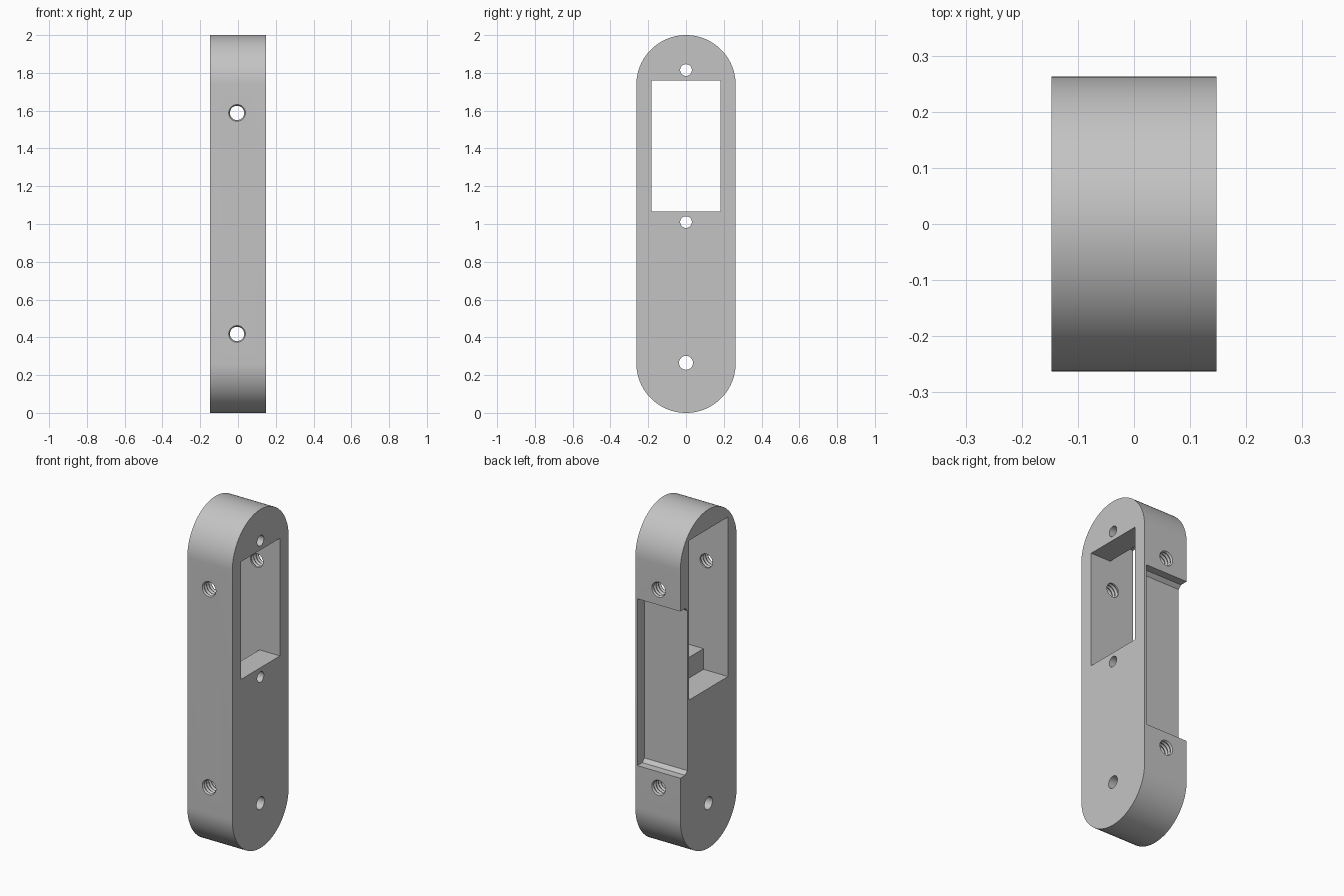
import bpy, bmesh, math
from mathutils import Matrix, Vector

if "Cube" in bpy.data.objects:
    bpy.data.objects.remove(bpy.data.objects["Cube"])

HX, R = 0.147, 0.263          # half thickness, end radius

grey = bpy.data.materials.new("plain grey")
grey.diffuse_color = (0.55, 0.55, 0.55, 1)
grey.use_nodes = True
grey.node_tree.nodes["Principled BSDF"].inputs["Base Color"].default_value = grey.diffuse_color


def make(name, bm):
    bmesh.ops.recalc_face_normals(bm, faces=bm.faces)
    me = bpy.data.meshes.new(name)
    bm.to_mesh(me)
    bm.free()
    ob = bpy.data.objects.new(name, me)
    bpy.context.collection.objects.link(ob)
    me.materials.append(grey)
    return ob


def prism(name, outline, x0, x1):
    """Extrude a (y, z) outline from x0 to x1."""
    bm = bmesh.new()
    face = bm.faces.new([bm.verts.new((x0, y, z)) for y, z in outline])
    ext = bmesh.ops.extrude_face_region(bm, geom=[face])
    moved = [v for v in ext["geom"] if isinstance(v, bmesh.types.BMVert)]
    bmesh.ops.translate(bm, verts=moved, vec=(x1 - x0, 0, 0))
    return make(name, bm)


def rect(y0, y1, z0, z1):
    return [(y0, z0), (y1, z0), (y1, z1), (y0, z1)]


def circle(r, z, n=32):
    return [(r * math.cos(2 * math.pi * i / n), z + r * math.sin(2 * math.pi * i / n))
            for i in range(n)]


def thread_cutter(name, x, z, n=32, pitch=0.022, inner=0.038, outer=0.045):
    """Ridged rod along y that leaves a threaded bore."""
    bm = bmesh.new()
    count = 27
    start = -count * pitch / 2
    rings = []
    for k in range(2 * count + 1):
        r = outer if k % 2 else inner
        rings.append([bm.verts.new((x + r * math.cos(2 * math.pi * i / n),
                                    start + k * pitch / 2,
                                    z + r * math.sin(2 * math.pi * i / n))) for i in range(n)])
    for a, b in zip(rings, rings[1:]):
        for i in range(n):
            j = (i + 1) % n
            bm.faces.new((a[i], a[j], b[j], b[i]))
    bm.faces.new(rings[0])
    bm.faces.new(rings[-1])
    return make(name, bm)


# Body: slab with fully rounded ends
steps = 48
outline = [(R * math.cos(math.pi * i / steps), 2 - R + R * math.sin(math.pi * i / steps))
           for i in range(steps + 1)]
outline += [(-y, 2 - z) for y, z in outline]
body = prism("housing_body", outline, -HX, HX)

# Through window and the longer pocket behind it
cutters = [
    prism("window_cutter", rect(-0.182, 0.182, 1.065, 1.76), -0.3, 0.3),
    prism("pocket_cutter", rect(-0.182, 0.182, 0.943, 1.885), -0.3, 0.013),
]

# Back recess, open to one side, with small chamfers at its floor corners
c = 0.02
cutters.append(prism("recess_cutter",
                     [(0.4, 0.512), (0.197 + c, 0.512), (0.197, 0.512 + c),
                      (0.197, 1.497 - c), (0.197 + c, 1.497), (0.4, 1.497)], -0.3, 0.134))

# Plain screw holes through the thickness
for i, (z, r) in enumerate([(0.265, 0.037), (1.01, 0.031), (1.815, 0.031)]):
    cutters.append(prism(f"screw_hole_cutter_{i}", circle(r, z), -0.3, 0.3))

# Threaded holes from front to back
for i, z in enumerate((0.418, 1.588)):
    cutters.append(thread_cutter(f"thread_cutter_{i}", -0.005, z))

for cut in cutters:
    mod = body.modifiers.new(cut.name, "BOOLEAN")
    mod.operation, mod.solver, mod.object = "DIFFERENCE", "EXACT", cut
    bpy.context.view_layer.objects.active = body
    bpy.ops.object.modifier_apply(modifier=mod.name)
    bpy.data.objects.remove(cut)

bpy.ops.object.select_all(action="DESELECT")
body.select_set(True)
bpy.context.view_layer.objects.active = body
bpy.ops.object.shade_smooth_by_angle(angle=math.radians(30))
